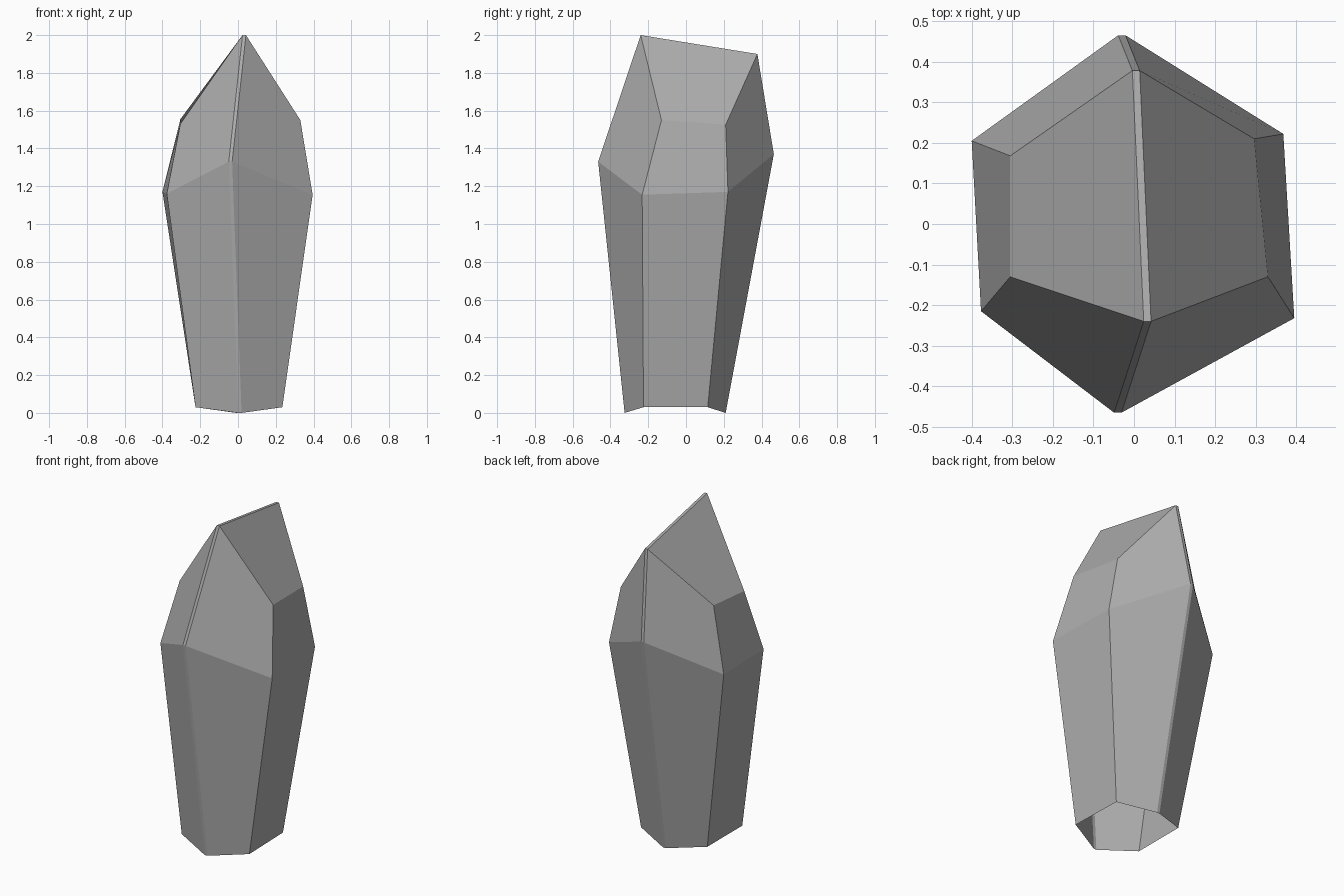
import bpy
import bmesh

cube = bpy.data.objects.get("Cube")
if cube:
    bpy.data.objects.remove(cube, do_unlink=True)

# Half the width of the narrow worn seam along the front, ridge and back
SEAM = 0.009

# Plain grey stone
stone = bpy.data.materials.new("grey_stone")
grey = (0.42, 0.42, 0.42, 1.0)
stone.diffuse_color = grey
stone.use_nodes = True
shader = next(n for n in stone.node_tree.nodes if n.type == "BSDF_PRINCIPLED")
shader.inputs["Base Color"].default_value = grey
shader.inputs["Roughness"].default_value = 0.8


def make_ring(bm, front, left_front, left_back, back, right_back, right_front):
    """Six-cornered ring whose front and back corners are split by the seam."""
    def split(point, direction):
        x, y, z = point
        return [(x - direction * SEAM, y, z), (x + direction * SEAM, y, z)]

    points = split(front, 1) + [left_front, left_back]
    points += split(back, -1) + [right_back, right_front]
    return [bm.verts.new(p) for p in points]


def bridge(bm, lower, upper):
    """Join two rings with one flat facet per side."""
    count = len(lower)
    for i in range(count):
        j = (i + 1) % count
        bm.faces.new((lower[i], lower[j], upper[j], upper[i]))


bm = bmesh.new()

# Open foot of the crystal
foot = make_ring(
    bm,
    front=(0.01, -0.325, 0),
    left_front=(0.235, -0.225, 0.03), left_back=(0.225, 0.115, 0.03),
    back=(0, 0.21, 0),
    right_back=(-0.225, 0.115, 0.03), right_front=(-0.225, -0.225, 0.03),
)

# Widest girdle
girdle = make_ring(
    bm,
    front=(-0.04, -0.465, 1.33),
    left_front=(0.395, -0.232, 1.155), left_back=(0.368, 0.222, 1.17),
    back=(-0.03, 0.465, 1.37),
    right_back=(-0.4, 0.205, 1.17), right_front=(-0.377, -0.215, 1.16),
)

# Shoulders at the sides, slanted ridge at front and back
crown = make_ring(
    bm,
    front=(0.033, -0.24, 2),
    left_front=(0.33, -0.13, 1.55), left_back=(0.296, 0.21, 1.525),
    back=(0.005, 0.378, 1.9),
    right_back=(-0.305, 0.168, 1.555), right_front=(-0.305, -0.13, 1.53),
)

bridge(bm, foot, girdle)
bridge(bm, girdle, crown)

# Two sloping roof facets and the narrow ridge between them
front_r, front_l, left_f, left_b, back_l, back_r, right_b, right_f = crown
bm.faces.new((front_l, left_f, left_b, back_l))
bm.faces.new((front_r, front_l, back_l, back_r))
bm.faces.new((front_r, back_r, right_b, right_f))

mesh = bpy.data.meshes.new("crystal_shard")
bm.to_mesh(mesh)
bm.free()
mesh.materials.append(stone)
crystal = bpy.data.objects.new("crystal_shard", mesh)
bpy.context.scene.collection.objects.link(crystal)
